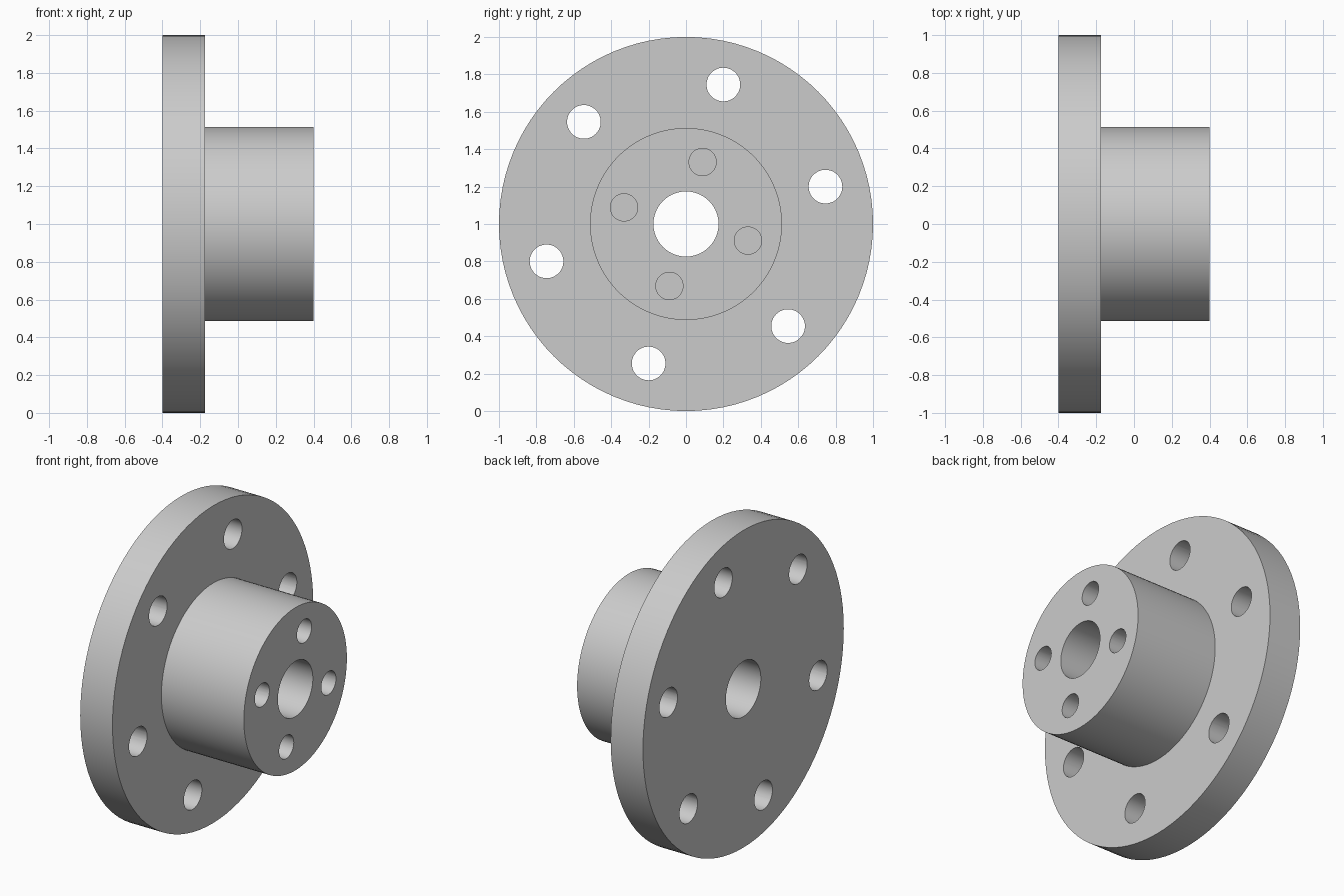
import bpy, bmesh, math
from mathutils import Matrix

cube = bpy.data.objects.get("Cube")
if cube:
    bpy.data.objects.remove(cube, do_unlink=True)

BACK, STEP, FRONT = -0.4, -0.175, 0.4
FLANGE_R, HUB_R, BORE_R = 1.0, 0.513, 0.174
SEGMENTS = 96

steel = bpy.data.materials.new("light_grey_steel")
steel.use_nodes = True
colour = (0.6, 0.6, 0.6, 1)
steel.diffuse_color = colour
steel.node_tree.nodes["Principled BSDF"].inputs["Base Color"].default_value = colour


def add_object(name, bm):
    mesh = bpy.data.meshes.new(name)
    bm.to_mesh(mesh)
    bm.free()
    mesh.materials.append(steel)
    obj = bpy.data.objects.new(name, mesh)
    bpy.context.collection.objects.link(obj)
    return obj


def lathe(name, profile):
    """Revolve a closed (x, radius) profile around the x axis at z = 1."""
    bm = bmesh.new()
    verts = [bm.verts.new((x, 0, r)) for x, r in profile]
    edges = [bm.edges.new((v, verts[i - 1])) for i, v in enumerate(verts)]
    bmesh.ops.spin(bm, geom=verts + edges, axis=(1, 0, 0), cent=(0, 0, 0),
                   angle=math.tau, steps=SEGMENTS, use_merge=True)
    bmesh.ops.remove_doubles(bm, verts=bm.verts, dist=0.0001)
    bmesh.ops.recalc_face_normals(bm, faces=bm.faces)
    bmesh.ops.translate(bm, verts=bm.verts, vec=(0, 0, 1))
    return add_object(name, bm)


def hole_ring(name, count, ring_r, hole_r, x0, x1):
    """A ring of cylinders lying along x, used to drill holes."""
    bm = bmesh.new()
    for i in range(count):
        a = math.radians(75) + i * math.tau / count
        place = (Matrix.Translation(((x0 + x1) / 2, ring_r * math.cos(a), 1 + ring_r * math.sin(a)))
                 @ Matrix.Rotation(math.pi / 2, 4, 'Y'))
        bmesh.ops.create_cone(bm, cap_ends=True, segments=48, radius1=hole_r,
                              radius2=hole_r, depth=x1 - x0, matrix=place)
    obj = add_object(name, bm)
    obj.hide_render = True
    return obj


# Flange and hub with a through bore
body = lathe("flanged_hub", [(BACK, BORE_R), (BACK, FLANGE_R), (STEP, FLANGE_R),
                             (STEP, HUB_R), (FRONT, HUB_R), (FRONT, BORE_R)])

# Through holes in the flange, blind holes in the hub end
cutters = [
    hole_ring("flange_hole_cutter", 6, 0.772, 0.09, BACK - 0.1, STEP + 0.1),
    hole_ring("hub_hole_cutter", 4, 0.343, 0.073, FRONT - 0.3, FRONT + 0.1),
]
bpy.ops.object.select_all(action='DESELECT')
bpy.context.view_layer.objects.active = body
body.select_set(True)
for cutter in cutters:
    mod = body.modifiers.new(cutter.name, 'BOOLEAN')
    mod.operation = 'DIFFERENCE'
    mod.solver = 'EXACT'
    mod.object = cutter
    bpy.ops.object.modifier_apply(modifier=mod.name)
    bpy.data.objects.remove(cutter, do_unlink=True)

# Smooth walls with crisp rims
bpy.ops.object.shade_smooth_by_angle(angle=math.radians(30))
